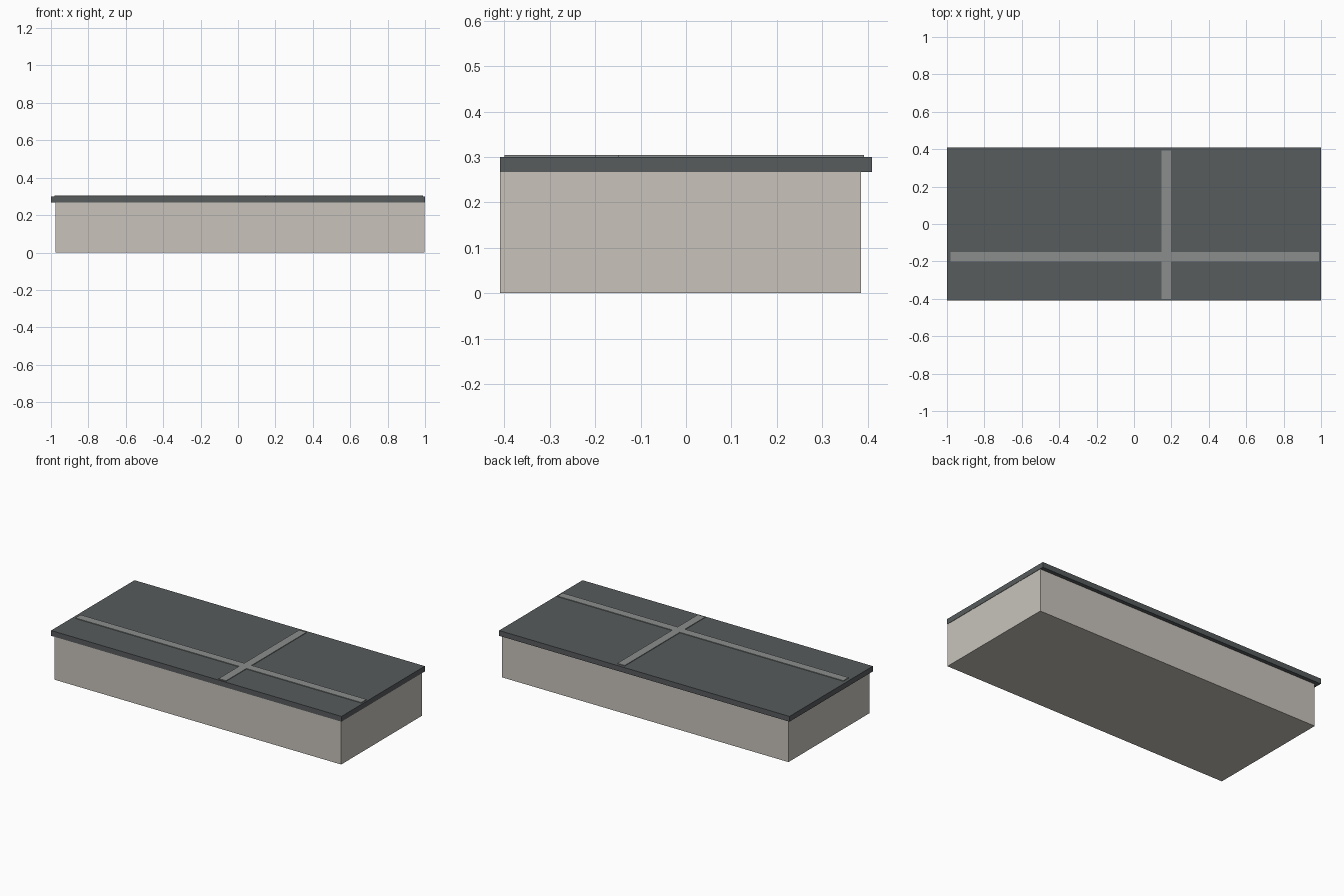
import bpy
import bmesh

if "Cube" in bpy.data.objects:
    bpy.data.objects.remove(bpy.data.objects["Cube"])


def material(name, rgb):
    m = bpy.data.materials.new(name)
    m.diffuse_color = (*rgb, 1)
    m.use_nodes = True
    m.node_tree.nodes["Principled BSDF"].inputs["Base Color"].default_value = m.diffuse_color
    return m


def prism(name, outline, z0, z1, mat):
    """Extrude a flat outline from z0 up to z1."""
    bm = bmesh.new()
    base = bm.faces.new([bm.verts.new((x, y, z0)) for x, y in outline])
    top = bmesh.ops.extrude_face_region(bm, geom=[base])["geom"]
    for v in top:
        if isinstance(v, bmesh.types.BMVert):
            v.co.z = z1
    if not base.is_valid or len(bm.faces) == len(outline) + 1:
        bm.faces.new([v for v in bm.verts if v.co.z == z0][:len(outline)])
    bmesh.ops.recalc_face_normals(bm, faces=bm.faces)
    me = bpy.data.meshes.new(name)
    bm.to_mesh(me)
    bm.free()
    me.materials.append(mat)
    ob = bpy.data.objects.new(name, me)
    bpy.context.collection.objects.link(ob)
    return ob


def rect(x0, x1, y0, y1):
    return [(x0, y0), (x1, y0), (x1, y1), (x0, y1)]


wall = material("warm light grey", (0.58, 0.55, 0.50))
slate = material("dark slate", (0.096, 0.106, 0.109))
grey = material("mid grey", (0.26, 0.27, 0.27))

# Main block, flush with the roof at the front and right
prism("body", rect(-0.976, 0.998, -0.41, 0.386), 0, 0.267, wall)

# Overhanging flat slab
prism("roof_slab", rect(-1, 1, -0.41, 0.41), 0.267, 0.300, slate)

# Thin crossing strips on the slab, as one cross-shaped plate
x0, x1, y0, y1 = -0.98, 0.99, -0.40, 0.392
a, b, c, d = 0.147, 0.198, -0.20, -0.149
cross = [(a, y0), (b, y0), (b, c), (x1, c), (x1, d), (b, d),
         (b, y1), (a, y1), (a, d), (x0, d), (x0, c), (a, c)]
prism("roof_strips", cross, 0.300, 0.304, grey)
